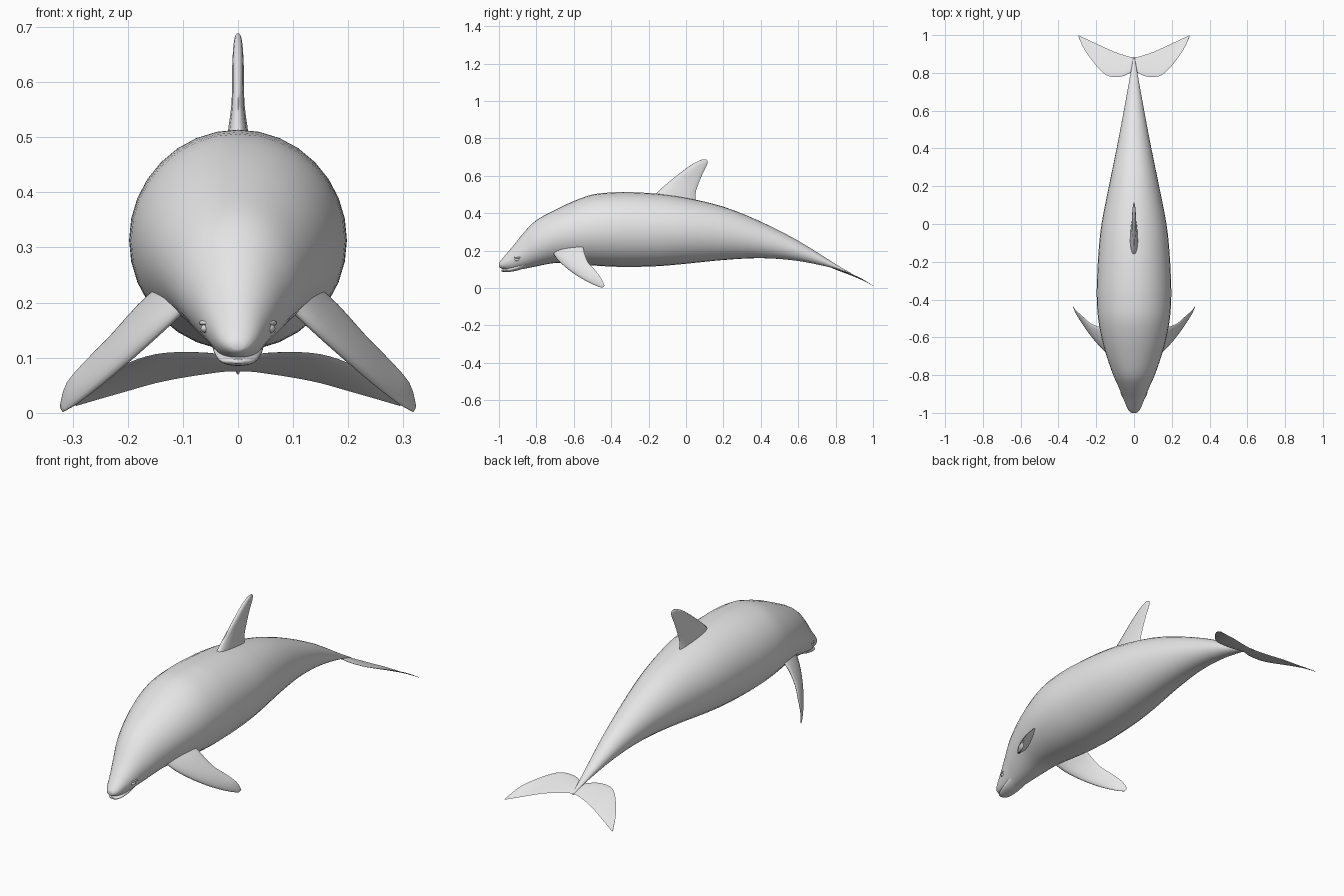
import bpy, bmesh, math
from mathutils import Vector

if "Cube" in bpy.data.objects:
    bpy.data.objects.remove(bpy.data.objects["Cube"])

grey = bpy.data.materials.new("light grey skin")
grey.diffuse_color = (0.8, 0.8, 0.8, 1)
grey.use_nodes = True
grey.node_tree.nodes["Principled BSDF"].inputs["Base Color"].default_value = grey.diffuse_color


def smooth_rows(rows, steps):
    """Catmull-Rom interpolation through rows of numbers."""
    out = []
    for i in range(len(rows) - 1):
        p0, p1 = rows[max(i - 1, 0)], rows[i]
        p2, p3 = rows[i + 1], rows[min(i + 2, len(rows) - 1)]
        for k in range(steps):
            t = k / steps
            out.append([0.5 * (2 * b + (c - a) * t + (2 * a - 5 * b + 4 * c - d) * t * t
                               + (3 * b - a - 3 * c + d) * t ** 3)
                        for a, b, c, d in zip(p0, p1, p2, p3)])
    return out + [list(rows[-1])]


def finish(obj, angle=50):
    obj.data.materials.append(grey)
    bpy.ops.object.select_all(action='DESELECT')
    obj.select_set(True)
    bpy.context.view_layer.objects.active = obj
    bpy.ops.object.shade_smooth_by_angle(angle=math.radians(angle))
    return obj


def loft(name, rings, angle=50):
    """Skin a list of closed rings and cap both ends."""
    bm = bmesh.new()
    loops = [[bm.verts.new(p) for p in ring] for ring in rings]
    n = len(loops[0])
    for a, b in zip(loops, loops[1:]):
        for i in range(n):
            j = (i + 1) % n
            bm.faces.new((a[i], a[j], b[j], b[i]))
    bm.faces.new(loops[0])
    bm.faces.new(loops[-1])
    bmesh.ops.recalc_face_normals(bm, faces=bm.faces)
    mesh = bpy.data.meshes.new(name)
    bm.to_mesh(mesh)
    bm.free()
    obj = bpy.data.objects.new(name, mesh)
    bpy.context.collection.objects.link(obj)
    return finish(obj, angle)


def barrel(name, stations, steps=3, sides=32):
    """Oval rings along y; each station is (y, top, bottom, half width)."""
    rings = []
    for y, top, bottom, w in smooth_rows(stations, steps):
        mid, h = (top + bottom) / 2, (top - bottom) / 2
        rings.append([(w * math.cos(a), y, mid + h * math.sin(a))
                      for a in (2 * math.pi * i / sides for i in range(sides))])
    return loft(name, rings)


def fin(name, sections, normal, steps=3, sides=16):
    """Lens-shaped rings; each section is leading xyz, trailing xyz, half thickness."""
    normal = Vector(normal).normalized()
    rings = []
    for s in smooth_rows(sections, steps):
        lead, trail, t = Vector(s[0:3]), Vector(s[3:6]), s[6]
        ring = []
        for i in range(sides):
            a = 2 * math.pi * i / sides
            u = (1 - math.cos(a)) / 2
            ring.append(lead.lerp(trail, u) + normal * t * math.sin(a) * (1.25 - 0.6 * u))
        rings.append(ring)
    return loft(name, rings, 70)


# Body from snout to tail stem
barrel("body", [
    (-1.0, .133, .114, .012), (-.992, .145, .107, .024), (-.97, .172, .100, .038),
    (-.925, .225, .094, .056), (-.86, .305, .104, .083), (-.8, .363, .116, .110),
    (-.7, .418, .134, .145), (-.6, .465, .130, .172), (-.5, .500, .121, .190),
    (-.4, .511, .115, .197), (-.3, .513, .113, .196), (-.15, .504, .117, .188),
    (0, .483, .130, .172), (.2, .435, .150, .133), (.4, .355, .160, .092),
    (.6, .253, .145, .054), (.8, .128, .103, .018), (.885, .078, .070, .003)])

# Lower jaw, leaving a narrow mouth line under the snout
barrel("lower_jaw", [
    (-.986, .098, .090, .010), (-.975, .101, .086, .024), (-.95, .108, .086, .034),
    (-.9, .130, .094, .044), (-.84, .160, .115, .050)])

# Dorsal fin: (z, leading y, trailing y, half thickness)
fin("dorsal_fin", [(0, l, z, 0, t, z, w) for z, l, t, w in [
    (.43, -.22, .06, .026), (.50, -.165, .050, .020), (.56, -.10, .068, .012),
    (.62, -.025, .093, .011), (.66, .030, .113, .009), (.681, .070, .115, .006),
    (.688, .090, .106, .002)]], (1, 0, 0))


# Tail flukes: (x, leading y, trailing y, half thickness), drooping toward the back
def droop(y):
    pts = [(.77, .113), (.885, .075), (.93, .055), (1.0, .012)]
    for (y0, z0), (y1, z1) in zip(pts, pts[1:]):
        if y <= y1:
            break
    return z0 + (z1 - z0) * (y - y0) / (y1 - y0)


half = [(.02, .800, .885, .005), (.05, .785, .893, .005), (.10, .778, .910, .004),
        (.15, .790, .932, .004), (.20, .838, .955, .003), (.26, .920, .983, .002),
        (.295, .992, 1.0, .001)]
span = [(-x, l, t, w) for x, l, t, w in reversed(half)] + half
fin("tail_flukes", [(x, l, droop(l), x, t, droop(t), w) for x, l, t, w in span],
    (0, .42, .9))

# Flippers and eyes on both sides
flipper = [
    (.085, -.72, .205, .13, -.55, .24, .020), (.135, -.69, .155, .18, -.545, .195, .017),
    (.195, -.63, .100, .23, -.525, .14, .014), (.25, -.56, .052, .27, -.49, .10, .011),
    (.295, -.49, .016, .31, -.455, .055, .007), (.318, -.45, .002, .323, -.435, .012, .002)]
for side, s in (("left", -1), ("right", 1)):
    fin(side + "_flipper", [(a * s, b, c, d * s, e, f, w) for a, b, c, d, e, f, w in flipper],
        (s * .72, -.1, .68))
    turn = (0, 0, -s * math.atan(.42))
    bpy.ops.mesh.primitive_uv_sphere_add(segments=16, ring_count=10, radius=1,
                                         location=(s * .058, -.905, .153), rotation=turn)
    eye = bpy.context.object
    eye.name, eye.scale = side + "_eye", (.009, .014, .008)
    finish(eye)
    # Brow fold above the eye
    bpy.ops.mesh.primitive_uv_sphere_add(segments=16, ring_count=10, radius=1,
                                         location=(s * .060, -.903, .163), rotation=turn)
    brow = bpy.context.object
    brow.name, brow.scale = side + "_brow", (.008, .022, .005)
    finish(brow)
